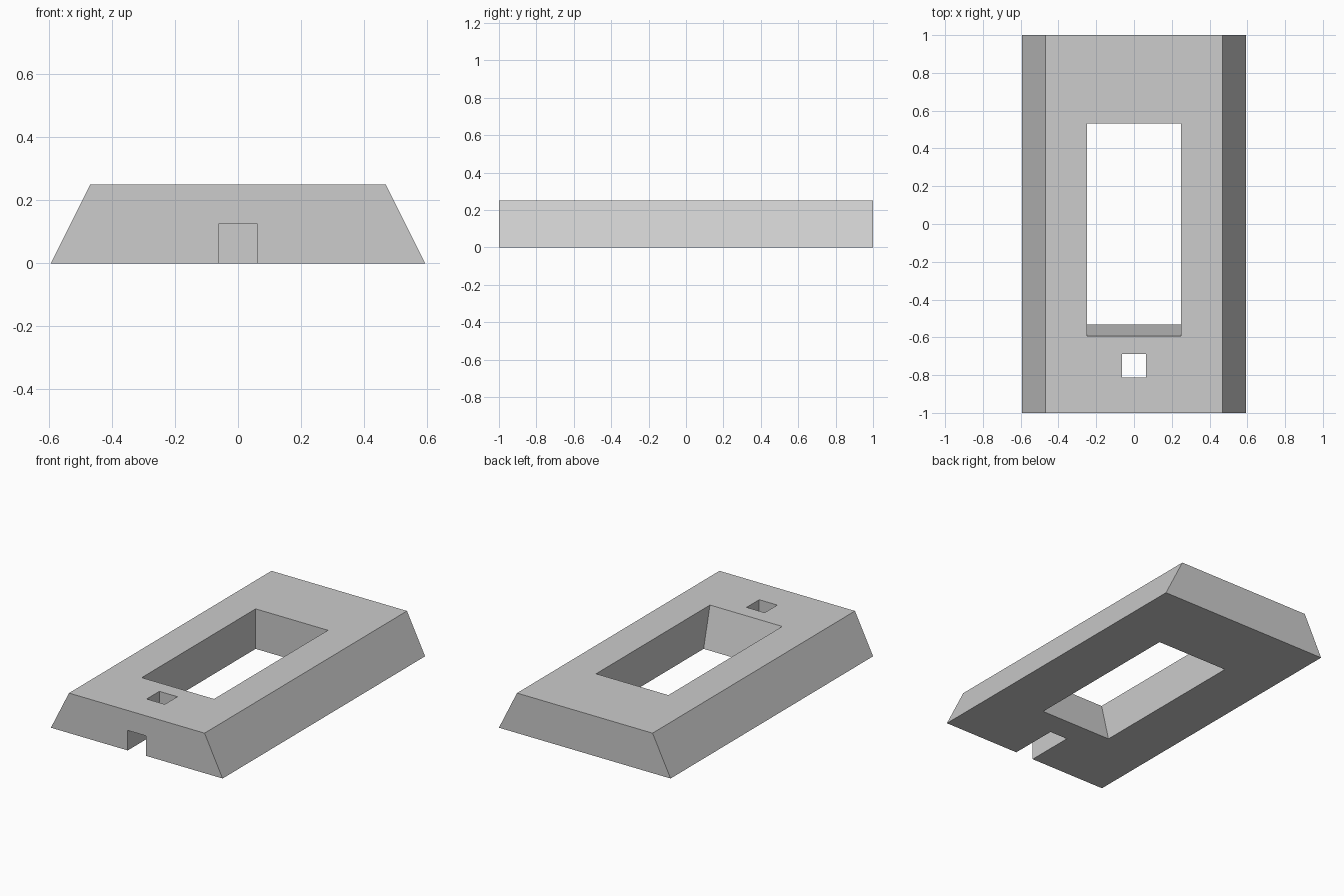
import bpy
import bmesh
from mathutils import Vector

cube = bpy.data.objects.get("Cube")
if cube:
    bpy.data.objects.remove(cube, do_unlink=True)

U = 1 / 32  # design grid step

grey = bpy.data.materials.new("light_grey")
grey.use_nodes = True
colour = (0.604, 0.604, 0.604, 1)
grey.diffuse_color = colour
grey.node_tree.nodes["Principled BSDF"].inputs["Base Color"].default_value = colour


def prism(name, profile, axis, half):
    """Extrude a profile symmetrically along x (profile in y, z) or y (profile in x, z)."""
    def place(a, z, d):
        return Vector((d, a, z) if axis == "x" else (a, d, z)) * U
    bm = bmesh.new()
    face = bm.faces.new([bm.verts.new(place(a, z, -half)) for a, z in profile])
    extruded = bmesh.ops.extrude_face_region(bm, geom=[face], use_keep_orig=True)
    moved = [v for v in extruded["geom"] if isinstance(v, bmesh.types.BMVert)]
    bmesh.ops.translate(bm, verts=moved, vec=place(0, 0, 2 * half))
    bmesh.ops.recalc_face_normals(bm, faces=bm.faces)
    mesh = bpy.data.meshes.new(name)
    bm.to_mesh(mesh)
    bm.free()
    mesh.materials.append(grey)
    obj = bpy.data.objects.new(name, mesh)
    bpy.context.collection.objects.link(obj)
    return obj


# Block with sloping long sides
body = prism("bevelled_base", [(-19, 0), (19, 0), (15, 8), (-15, 8)], "y", 32)

# Main opening: upright back wall, leaning front wall
opening = prism("opening_cutter", [(17, -4), (17, 12), (-20, 12), (-16, -4)], "x", 8)

# Cable channel under the front edge, turning up into a square hole
channel = prism("channel_cutter",
                [(-36, -4), (-22, -4), (-22, 12), (-26, 12), (-26, 4), (-36, 4)], "x", 2)

bpy.context.view_layer.objects.active = body
for cutter in (opening, channel):
    cutter.hide_render = True
    mod = body.modifiers.new(cutter.name, "BOOLEAN")
    mod.operation = "DIFFERENCE"
    mod.solver = "EXACT"
    mod.object = cutter
    bpy.ops.object.modifier_apply(modifier=mod.name)
    bpy.data.objects.remove(cutter, do_unlink=True)
